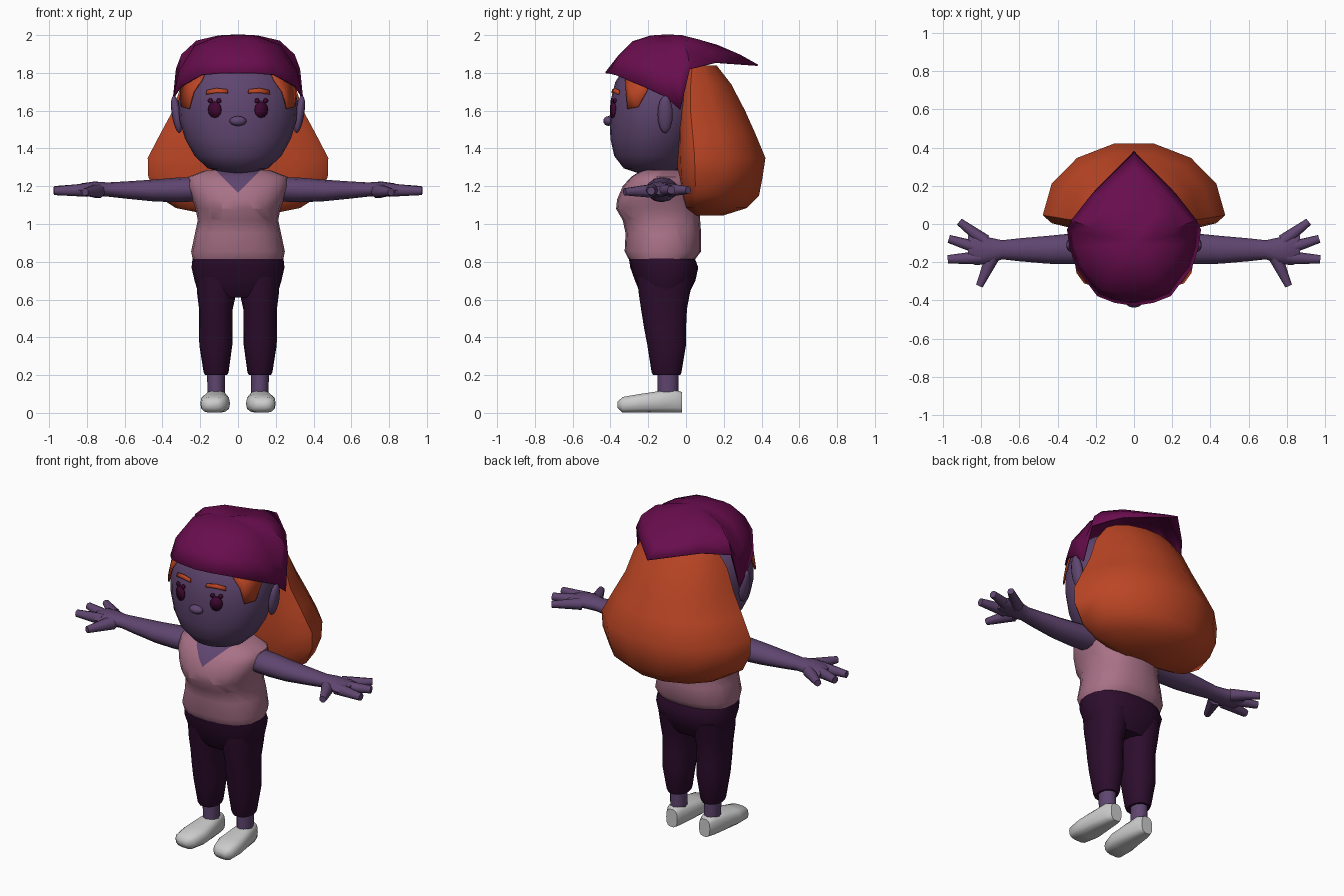
import bpy, bmesh, math
from mathutils import Vector

cube = bpy.data.objects.get("Cube")
if cube:
    bpy.data.objects.remove(cube, do_unlink=True)


def material(name, *rgb):
    m = bpy.data.materials.new(name)
    m.use_nodes = True
    m.diffuse_color = (*rgb, 1)
    m.node_tree.nodes["Principled BSDF"].inputs["Base Color"].default_value = (*rgb, 1)
    return m


skin = material("violet skin", .115, .06, .16)
maroon = material("magenta scarf", .14, .004, .075)
dark = material("dark plum trousers", .026, .004, .026)
pink = material("dusty pink shirt", .39, .165, .24)
orange = material("orange hair", .5, .06, .018)
white = material("pale grey shoes", .6, .6, .6)
eye_col = material("dark berry eyes", .05, .002, .03)


def finish(name, bm, mat, mirror=False, angle=50, thick=0):
    bmesh.ops.recalc_face_normals(bm, faces=bm.faces)
    me = bpy.data.meshes.new(name)
    bm.to_mesh(me)
    bm.free()
    me.materials.append(mat)
    me.shade_smooth()
    me.set_sharp_from_angle(angle=math.radians(angle))
    ob = bpy.data.objects.new(name, me)
    bpy.context.collection.objects.link(ob)
    if mirror:
        ob.modifiers.new("mirror", "MIRROR")
    if thick:
        mod = ob.modifiers.new("thickness", "SOLIDIFY")
        mod.thickness, mod.offset = thick, 0
    return ob


def loft(rings, axis="z", n=16, power=1, mid=.5):
    """Skin rounded sections; a ring is (along, u_min, u_max, v_min, v_max)."""
    bm, loops = bmesh.new(), []
    for t, u0, u1, v0, v1 in rings:
        loop = []
        for i in range(n):
            a = math.tau * i / n
            c, s = (math.copysign(abs(f) ** power, f) for f in (math.cos(a), math.sin(a)))
            u = (u0 + u1) / 2 + (u1 - u0) / 2 * c
            vm = v0 + (v1 - v0) * mid
            v = vm + s * (v1 - vm if s > 0 else vm - v0)
            loop.append(bm.verts.new({"z": (u, v, t), "x": (t, u, v), "y": (u, t, v)}[axis]))
        loops.append(loop)
    for a, b in zip(loops, loops[1:]):
        for i in range(n):
            j = (i + 1) % n
            bm.faces.new((a[i], a[j], b[j], b[i]))
    bm.faces.new(loops[0])
    bm.faces.new(loops[-1])
    return bm


def centred(rows):
    """Rows of (z, half width, front, back) to symmetric rings."""
    return [(z, -w, w, f, b) for z, w, f, b in rows]


# Head
head = [(1.268, .07, -.25, -.08), (1.295, .16, -.33, -.03), (1.36, .23, -.38, .02),
        (1.45, .28, -.40, .06), (1.55, .31, -.405, .09), (1.65, .315, -.4, .1),
        (1.75, .295, -.375, .09), (1.84, .22, -.32, .04), (1.91, .1, -.24, -.02)]
finish("head", loft(centred(head), n=24), skin)


def on_face(x, z, out):
    """Point on the front of the head, moved outward."""
    for a, b in zip(head, head[1:]):
        if a[0] <= z <= b[0]:
            t = (z - a[0]) / (b[0] - a[0])
            w, f, k = (a[i] + (b[i] - a[i]) * t for i in (1, 2, 3))
            y = (f + k) / 2 - (k - f) / 2 * math.sqrt(max(.03, 1 - (x / w) ** 2))
            return Vector((x, y, z)) + Vector((x, y + .14, 0)).normalized() * out


def face_plate(name, outline, mat, out=.006):
    bm = bmesh.new()
    vs = [bm.verts.new(on_face(x, z, out)) for x, z in outline]
    cx, cz = (sum(c) / len(outline) for c in zip(*outline))
    hub = bm.verts.new(on_face(cx, cz, out + .002))
    for i, v in enumerate(vs):
        bm.faces.new((hub, v, vs[(i + 1) % len(vs)]))
    finish(name, bm, mat, mirror=True, thick=.009)


def oval(x, z, rx, rz, n=12):
    return [(x + rx * math.cos(math.tau * i / n), z + rz * math.sin(math.tau * i / n))
            for i in range(n)]


def ball(name, loc, size, mat, mirror=False, tilt=0):
    bm = bmesh.new()
    bmesh.ops.create_uvsphere(bm, u_segments=12, v_segments=8, radius=1)
    bmesh.ops.scale(bm, vec=size, verts=bm.verts)
    for v in bm.verts:
        v.co.x += v.co.z * tilt
        v.co += Vector(loc)
    finish(name, bm, mat, mirror)


# Face details
face_plate("eyes", oval(.12, 1.605, .034, .043), eye_col)
face_plate("inner_lashes", oval(.098, 1.652, .013, .013, 6), eye_col)
face_plate("outer_lashes", oval(.142, 1.652, .013, .013, 6), eye_col)
face_plate("eyebrows", [(.052, 1.692), (.11, 1.695), (.165, 1.685), (.16, 1.708),
                        (.11, 1.718), (.055, 1.712)], orange)
face_plate("temple_locks", [(.25, 1.61), (.288, 1.62), (.295, 1.7), (.275, 1.79),
                            (.165, 1.81), (.185, 1.76), (.225, 1.70)], orange, .01)
ball("nose", (0, -.41, 1.545), (.045, .028, .026), skin)
ball("ears", (.325, -.11, 1.58), (.026, .04, .1), skin, True, .15)

# Hair mass behind the head
hair = [(1.045, .13, .04, .2), (1.085, .33, -.01, .33), (1.15, .43, -.03, .395),
        (1.25, .475, -.045, .415), (1.35, .478, -.05, .43), (1.48, .41, -.05, .375),
        (1.6, .345, -.05, .32), (1.74, .30, -.03, .245), (1.84, .23, .0, .165)]
finish("back_hair", loft(centred(hair), n=14, mid=.2), orange)

# Head scarf: a dome from the crown to a shaped rim with a pointed tail
rim = [(0, -.425, 1.80), (.1, -.41, 1.798), (.19, -.375, 1.79), (.3, -.23, 1.73),
       (.335, -.12, 1.68), (.347, -.03, 1.605), (.325, .02, 1.82), (.215, .16, 1.855),
       (0, .38, 1.84)]
rim += [(-x, y, z) for x, y, z in rim[-2:0:-1]]
bm = bmesh.new()
crown = bm.verts.new((0, -.1, 2))
previous = None
for f, side, g in [(.27, .05, .97), (.55, .13, .82), (.8, .12, .42), (1, 0, 0)]:
    ring = []
    for x, y, z in rim:
        k = f + side * abs(x) / .345
        h = g * (.8 if y > .3 else 1)
        ring.append(bm.verts.new((x * k, -.1 + (y + .1) * k, z + (2 - z) * h)))
    for i in range(len(ring)):
        j = (i + 1) % len(ring)
        if previous:
            bm.faces.new((previous[i], previous[j], ring[j], ring[i]))
        else:
            bm.faces.new((crown, ring[i], ring[j]))
    previous = ring
finish("head_scarf", bm, maroon, thick=.008)

# Shirt with a V neckline cut into the front
shirt = [(.815, .24, -.305, .05), (.855, .248, -.325, .08), (.95, .228, -.32, .08),
         (1.02, .213, -.335, .075), (1.08, .225, -.37, .075), (1.13, .243, -.365, .07),
         (1.2, .268, -.335, .05), (1.25, .262, -.29, .03), (1.285, .17, -.235, .0)]
bm = loft(centred(shirt), n=20, power=.85)
for side in (1, -1):
    bmesh.ops.bisect_plane(bm, geom=bm.verts[:] + bm.edges[:] + bm.faces[:],
                           plane_co=(0, 0, 1.165), plane_no=(side, 0, -1))
for face in bm.faces:
    c = face.calc_center_median()
    face.material_index = int(c.z - 1.165 > abs(c.x) and c.y < -.08)
finish("shirt", bm, pink).data.materials.append(skin)
finish("neck", loft(centred([(1.2, .1, -.23, -.04), (1.34, .09, -.22, -.04)])), skin)

# Trousers
hips = [(.61, .19, -.22, .0), (.64, .212, -.245, .02), (.7, .23, -.27, .05),
        (.77, .246, -.295, .065), (.822, .24, -.303, .045)]
finish("trouser_hips", loft(centred(hips), n=20, power=.85), dark)
legs = [(.2, .058, .175, -.175, -.03), (.215, .05, .182, -.182, -.024),
        (.36, .03, .205, -.205, .0), (.45, .028, .206, -.222, .0),
        (.55, .028, .206, -.238, .005), (.63, .01, .216, -.25, .02),
        (.72, .0, .22, -.26, .04)]
finish("trouser_legs", loft(legs, power=.9), dark, True)

# Ankles and shoes
finish("ankles", loft([(.08, .07, .16, -.15, -.04), (.23, .07, .165, -.15, -.04)], n=12),
       skin, True)
shoes = [(-.362, .1, .165, .025, .06), (-.335, .065, .195, .0, .085),
         (-.25, .042, .2, 0, .1), (-.15, .05, .185, 0, .115),
         (-.06, .06, .17, 0, .125), (-.02, .075, .15, .0, .11)]
finish("shoes", loft(shoes, "y", 14, .7), white, True)

# Arms and palms
arms = [(.2, -.21, -.04, 1.12, 1.25), (.33, -.21, -.05, 1.115, 1.245),
        (.45, -.208, -.062, 1.12, 1.235), (.6, -.195, -.075, 1.135, 1.225),
        (.69, -.185, -.085, 1.145, 1.22), (.76, -.21, -.07, 1.145, 1.225),
        (.83, -.215, -.05, 1.145, 1.215), (.87, -.2, -.06, 1.155, 1.2)]
finish("arms", loft(arms, "x", 12), skin, True)


def finger(name, start, end, r0, r1):
    a, b = Vector(start), Vector(end)
    bm = bmesh.new()
    bmesh.ops.create_cone(bm, cap_ends=True, segments=8, radius1=r0, radius2=r1,
                          depth=(b - a).length)
    turn = Vector((0, 0, 1)).rotation_difference(b - a)
    for v in bm.verts:
        v.co = turn @ v.co + (a + b) / 2
    finish(name, bm, skin, True)


finger("thumbs", (.74, -.17, 1.175), (.81, -.325, 1.17), .04, .02)
finger("front_fingers", (.8, -.175, 1.18), (.975, -.185, 1.175), .036, .022)
finger("middle_fingers", (.8, -.13, 1.18), (.97, -.078, 1.18), .036, .022)
finger("back_fingers", (.78, -.09, 1.18), (.915, .012, 1.18), .036, .02)
